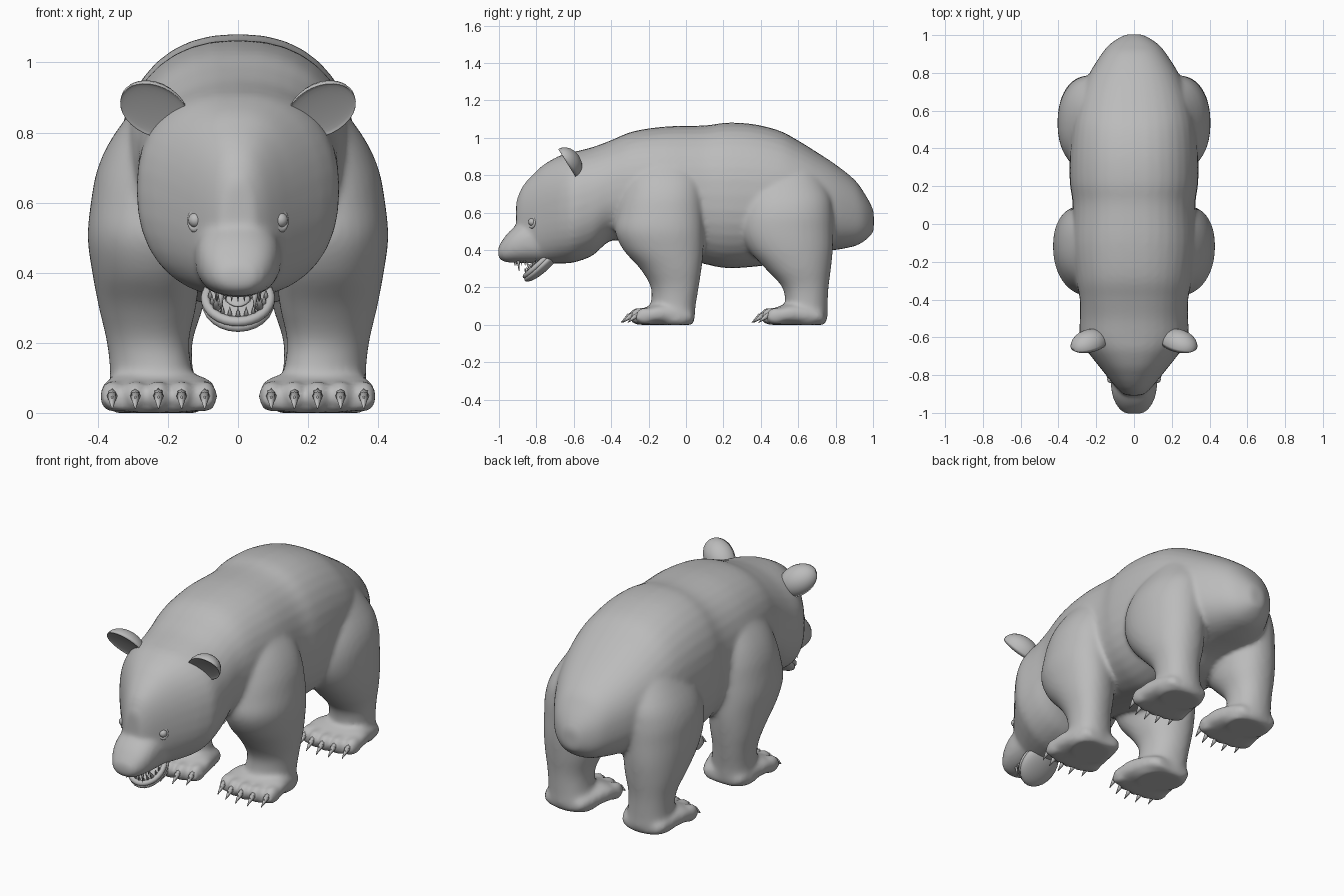
import bpy, bmesh, math
from mathutils import Vector, Matrix, Euler

cube = bpy.data.objects.get("Cube")
if cube:
    bpy.data.objects.remove(cube, do_unlink=True)

fur = bpy.data.materials.new("grey_fur")
fur.use_nodes = True
GREY = (0.5, 0.5, 0.5, 1)
fur.diffuse_color = GREY
shader = fur.node_tree.nodes["Principled BSDF"]
shader.inputs["Base Color"].default_value = GREY
shader.inputs["Roughness"].default_value = 0.8


def finish(bm, name):
    """Turn a bmesh into a smooth shaded object."""
    bmesh.ops.recalc_face_normals(bm, faces=bm.faces)
    for face in bm.faces:
        face.smooth = True
    mesh = bpy.data.meshes.new(name)
    bm.to_mesh(mesh)
    bm.free()
    mesh.materials.append(fur)
    obj = bpy.data.objects.new(name, mesh)
    bpy.context.collection.objects.link(obj)
    return obj


def refine(sections, steps=4):
    """Pass a smooth spline through the sections."""
    points = [Vector(s) for s in sections]
    points = [points[0]] + points + [points[-1]]
    result = []
    for p, q, r, s in zip(points, points[1:], points[2:], points[3:]):
        for i in range(steps):
            t = i / steps
            result.append(q + (r - p) * (t / 2) + (p * 2 - q * 5 + r * 4 - s) * (t * t / 2)
                          + (q * 3 - p - r * 3 + s) * (t ** 3 / 2))
    return result + [points[-1]]


def loft(bm, sections, place, power=2.3, sides=36):
    """Skin rounded rings; each section is (position, a_min, a_max, b_min, b_max)."""
    def bulge(v):
        return math.copysign(abs(v) ** (2 / power), v)
    rings = []
    for pos, a0, a1, b0, b1 in refine(sections):
        ring = []
        for i in range(sides):
            t = math.tau * i / sides
            a = (a0 + a1) / 2 + (a1 - a0) / 2 * bulge(math.cos(t))
            b = (b0 + b1) / 2 + (b1 - b0) / 2 * bulge(math.sin(t))
            ring.append(bm.verts.new(place(pos, a, b)))
        rings.append(ring)
    for low, high in zip(rings, rings[1:]):
        for i in range(sides):
            j = (i + 1) % sides
            bm.faces.new((low[i], low[j], high[j], high[i]))
    bm.faces.new(rings[0])
    bm.faces.new(rings[-1])


def ball(bm, centre, scale, rotation=(0, 0, 0)):
    matrix = Matrix.LocRotScale(Vector(centre), Euler(rotation), Vector(scale))
    bmesh.ops.create_uvsphere(bm, u_segments=24, v_segments=14, radius=1, matrix=matrix)


def spike(bm, base, tip, radius):
    base, tip = Vector(base), Vector(tip)
    axis = tip - base
    matrix = Matrix.LocRotScale((base + tip) / 2, axis.to_track_quat('Z', 'Y'), None)
    bmesh.ops.create_cone(bm, cap_ends=True, segments=8, radius1=radius,
                          radius2=radius * 0.1, depth=axis.length, matrix=matrix)


def ring_tube(bm, matrix, major, minor, around=32, sides=8):
    rows = []
    for i in range(around):
        turn = Matrix.Rotation(math.tau * i / around, 4, 'Z')
        rows.append([bm.verts.new(matrix @ turn @ Vector((
            major + minor * math.cos(math.tau * k / sides), 0,
            minor * math.sin(math.tau * k / sides)))) for k in range(sides)])
    for i in range(around):
        here, following = rows[i], rows[(i + 1) % around]
        for k in range(sides):
            m = (k + 1) % sides
            bm.faces.new((here[k], following[k], following[m], here[m]))


# Trunk, neck and wedge-shaped forehead: y, bottom, top, half width
TRUNK = [
    (1.004, .5, .605, .042), (.985, .475, .65, .08), (.95, .445, .71, .13),
    (.9, .42, .777, .172), (.8, .4, .857, .235), (.7, .39, .923, .28),
    (.6, .37, .985, .31), (.5, .33, 1.038, .33), (.36, .31, 1.073, .34),
    (.22, .303, 1.081, .34), (.1, .325, 1.066, .325), (-.1, .38, 1.061, .33),
    (-.28, .43, 1.035, .31), (-.4, .45, .987, .287), (-.5, .37, .95, .287),
    (-.6, .333, .925, .287), (-.66, .328, .91, .257), (-.71, .328, .887, .22),
    (-.76, .33, .857, .18), (-.8, .335, .822, .148), (-.84, .35, .782, .116),
    (-.88, .37, .73, .08), (-.908, .4, .66, .045),
]
MUZZLE = [
    (-.7, .33, .55, .13), (-.8, .33, .56, .126), (-.87, .33, .55, .121),
    (-.915, .332, .525, .112), (-.955, .334, .488, .095), (-.985, .343, .447, .072),
    (-1.004, .362, .415, .045),
]
# Legs: z, inner x, outer x, front y, back y
FRONT_LEG = [
    (0, .12, .355, -.17, .03), (.03, .1, .375, -.2, .045), (.1, .125, .365, -.187, .05),
    (.2, .14, .374, -.187, .065), (.3, .12, .397, -.245, .08), (.4, .107, .416, -.335, .09),
    (.5, .095, .429, -.38, .09), (.6, .08, .42, -.37, .09), (.7, .06, .4, -.35, .09),
    (.8, .04, .35, -.32, .085), (.95, 0, .235, -.23, .045),
]
HIND_LEG = [
    (0, .11, .345, .56, .735), (.03, .1, .365, .52, .755), (.1, .125, .355, .53, .757),
    (.2, .13, .361, .515, .762), (.3, .1, .385, .425, .775), (.4, .08, .4, .335, .785),
    (.5, .06, .405, .285, .787), (.6, .05, .4, .285, .785), (.7, .04, .365, .31, .77),
    (.85, 0, .27, .38, .7),
]
PAW = [
    (.043, .15, .32, .01, .06), (.01, .11, .36, 0, .09), (-.12, .07, .385, 0, .118),
    (-.2, .06, .393, 0, .1), (-.265, .07, .385, 0, .068),
]
TOES = [(.095 + .066 * k, -.254 + .009 * (k - 2) ** 2) for k in range(5)]

# Fused skin: trunk, muzzle, legs, paws and toes
skin = bmesh.new()
for part in (TRUNK, MUZZLE):
    loft(skin, [(y, -w, w, low, top) for y, low, top, w in part], lambda p, a, b: (a, p, b))
for side in (-1, 1):
    # Shoulders sweep back on the outside; thighs stay square
    for leg, shift, sweep in ((FRONT_LEG, 0, .15), (HIND_LEG, .7, 0)):
        loft(skin, leg, lambda p, a, b: (side * a, b + sweep * (a - .25), p), power=2.15)
        loft(skin, PAW, lambda p, a, b: (side * a, p + shift, b), power=2.7)
        for x, y in TOES:
            ball(skin, (side * x, y + shift, .047), (.036, .053, .046))
body = finish(skin, "body")
remesh = body.modifiers.new("fuse", 'REMESH')
remesh.mode = 'VOXEL'
remesh.voxel_size = .012
remesh.use_smooth_shade = True
smooth = body.modifiers.new("soften", 'SMOOTH')
smooth.factor = .5
smooth.iterations = 9

# Claws bent downwards
for label, shift in (("front", 0), ("hind", .7)):
    for side, hand in ((1, "left"), (-1, "right")):
        claws = bmesh.new()
        for toe_x, toe_y in TOES:
            x, y = side * toe_x, toe_y + shift
            spike(claws, (x, y - .03, .055), (x, y - .072, .042), .019)
            spike(claws, (x, y - .048, .049), (x, y - .094, .012), .015)
        finish(claws, f"{label}_{hand}_claws")

for side, hand in ((1, "left"), (-1, "right")):
    # Ear: rounded back and shallow front, rolled outward, then leaned forward
    ear = bmesh.new()
    ball(ear, (0, 0, 0), (1, 1, 1))
    for v in ear.verts:
        if v.co.y < 0:
            v.co.y *= -.1
    roll = Euler((math.radians(32), side * math.radians(52), 0), 'YXZ')
    bmesh.ops.transform(ear, verts=ear.verts, matrix=Matrix.LocRotScale(
        Vector((side * .238, -.635, .862)), roll, Vector((.08, .075, .108))))
    finish(ear, hand + "_ear")

    # Eye with a raised lid
    eye = bmesh.new()
    centre = Vector((side * .121, -.822, .55))
    ball(eye, centre, (.021, .021, .021))
    facing = Vector((side * .65, -.75, .1)).to_track_quat('Z', 'Y')
    ring_tube(eye, Matrix.LocRotScale(centre, facing, Vector((.95, 1.2, 1))), .022, .008, 20)
    finish(eye, hand + "_eye")

# Nose pad with two nostril rims
nose = bmesh.new()
ball(nose, (0, -.98, .39), (.05, .021, .026))
for side in (-1, 1):
    facing = Vector((side * .4, -1, 0)).to_track_quat('Z', 'Y')
    ring_tube(nose, Matrix.LocRotScale(Vector((side * .032, -.986, .378)), facing, None),
              .014, .007, 16)
finish(nose, "nose")

# Open lower jaw with a raised lip and tongue
tilt = Euler((math.radians(42), 0, 0))
jaw_frame = Matrix.LocRotScale(Vector((0, -.785, .327)), tilt, None)
jaw = bmesh.new()
ball(jaw, (0, -.769, .318), (.105, .124, .037), tilt)
ring_tube(jaw, jaw_frame @ Matrix.Diagonal((1, 1.08, 1, 1)), .092, .014)
finish(jaw, "lower_jaw")
tongue = bmesh.new()
ball(tongue, jaw_frame @ Vector((0, .01, .022)), (.045, .07, .012), tilt)
finish(tongue, "tongue")

# Teeth: canines stand out from a row of small teeth
upper, lower = bmesh.new(), bmesh.new()
for k in range(-5, 6):
    canine = abs(k) == 3
    angle = k * math.radians(17)
    x, y = .062 * math.sin(angle), -.86 - .06 * math.cos(angle)
    spike(upper, (x, y, .362), (x, y + .005, .288 if canine else .318), .012 if canine else .008)
    root = Vector((.08 * math.sin(angle), -.086 * math.cos(angle), .005))
    rise = Vector((0, .01, .055 if canine else .028))
    spike(lower, jaw_frame @ root, jaw_frame @ (root + rise), .011 if canine else .008)
finish(upper, "upper_teeth")
finish(lower, "lower_teeth")
